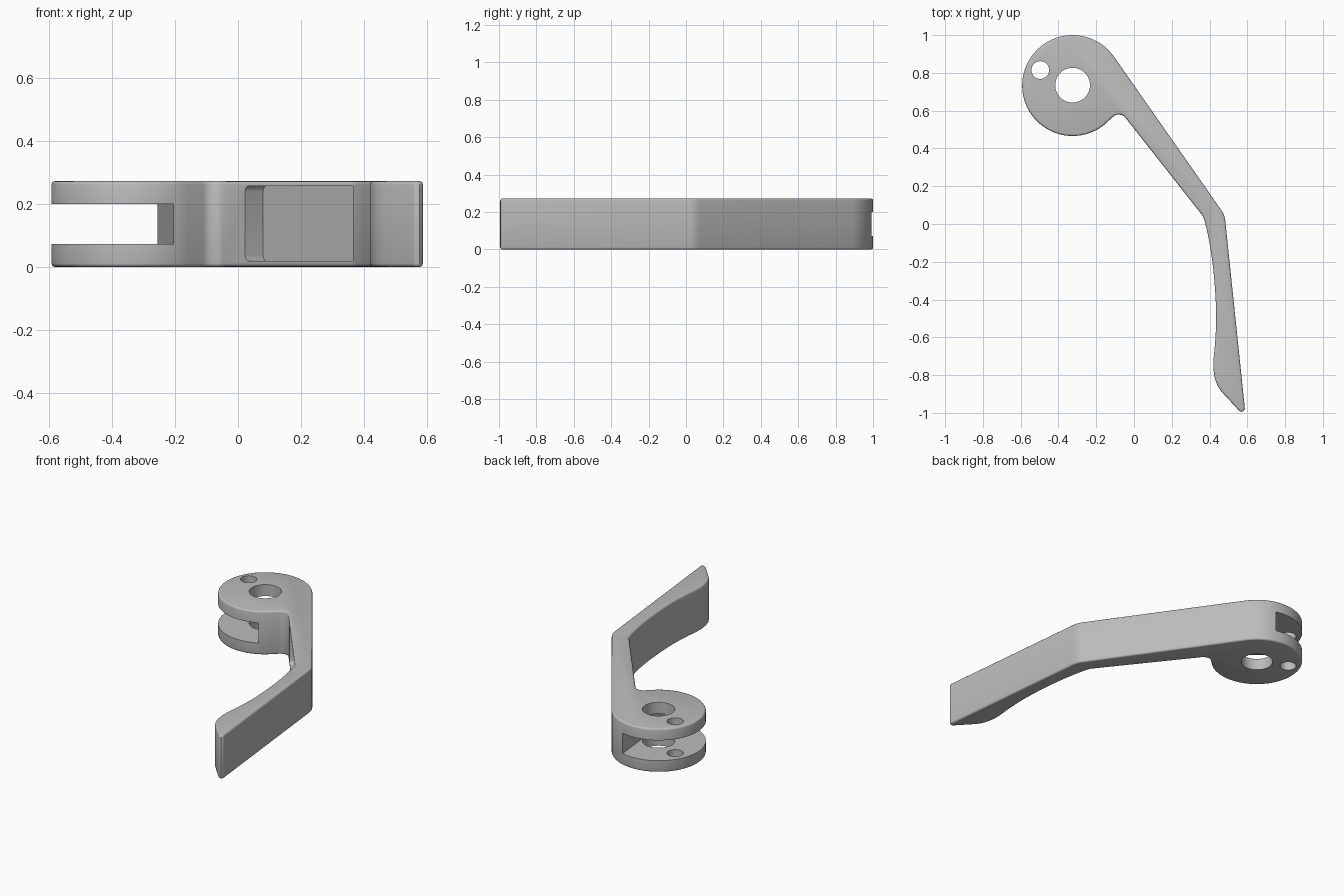
import bpy, bmesh, math
from mathutils import Vector

if "Cube" in bpy.data.objects:
    bpy.data.objects.remove(bpy.data.objects["Cube"])

H = 0.272                      # full height
CX, CY, R = -0.325, 0.733, 0.267   # pivot disc

grey = bpy.data.materials.new("Satin grey")
grey.use_nodes = True
COL = (0.5, 0.5, 0.5, 1)
grey.diffuse_color = COL
grey.node_tree.nodes["Principled BSDF"].inputs["Base Color"].default_value = COL


def arc(cx, cy, r, a0, a1, n):
    return [(cx + r * math.cos(math.radians(a0 + (a1 - a0) * i / n)),
             cy + r * math.sin(math.radians(a0 + (a1 - a0) * i / n))) for i in range(n + 1)]


def fillet(prev, corner, nxt, r, n=8):
    """Arc of radius r rounding one corner of a path."""
    p = Vector(corner)
    a = (Vector(prev) - p).normalized()
    b = (Vector(nxt) - p).normalized()
    half = a.angle(b) / 2
    c = p + (a + b).normalized() * (r / math.sin(half))
    s = p + a * (r / math.tan(half)) - c
    e = p + b * (r / math.tan(half)) - c
    pts = []
    for i in range(n + 1):
        t = i / n
        d = s.lerp(e, t).normalized() * r
        pts.append(tuple(c + d))
    return pts


def spline(pts, n=5):
    """Catmull-Rom curve through the inner points."""
    v = [Vector(p) for p in pts]
    out = []
    for a, b, c, d in zip(v, v[1:], v[2:], v[3:]):
        for i in range(n):
            t = i / n
            out.append(tuple(0.5 * (2 * b + (c - a) * t + (2 * a - 5 * b + 4 * c - d) * t * t
                                    + (3 * b - a - 3 * c + d) * t ** 3)))
    return out + [tuple(v[-2])]


def prism(name, pts, z0, z1):
    """Extrude a flat outline from z0 to z1."""
    bm = bmesh.new()
    face = bm.faces.new([bm.verts.new((x, y, z0)) for x, y in pts])
    top = bmesh.ops.extrude_face_region(bm, geom=[face])["geom"]
    bmesh.ops.translate(bm, vec=(0, 0, z1 - z0),
                        verts=[g for g in top if isinstance(g, bmesh.types.BMVert)])
    bmesh.ops.recalc_face_normals(bm, faces=bm.faces)
    mesh = bpy.data.meshes.new(name)
    bm.to_mesh(mesh)
    bm.free()
    mesh.materials.append(grey)
    ob = bpy.data.objects.new(name, mesh)
    bpy.context.collection.objects.link(ob)
    return ob


# Lever outline: disc, outer edge, tip, curved grip, inner arm edge
bend, tip, heel = (0.48, 0.048), (0.592, -1.025), (0.455, -0.885)
outline = arc(CX, CY, R, 308, 35, 72)
outline += fillet(outline[-1], bend, tip, 0.12)
outline += fillet(bend, tip, heel, 0.018)
outline += spline([(0.53, -0.965), (0.465, -0.89), (0.436, -0.84), (0.422, -0.78), (0.421, -0.72),
                   (0.430, -0.62), (0.435, -0.5), (0.430, -0.36), (0.415, -0.2),
                   (0.392, -0.06), (0.374, 0.015), (0.36, 0.06)])
outline += fillet((0.374, 0.015), (0.366, 0.04), (-0.03, 0.54), 0.03, 4)
outline += fillet((0.36, 0.047), (-0.075, 0.6), (-0.16, 0.523), 0.045)
lever = prism("lever", outline, 0, H)

# Softened top and bottom rims
bev = lever.modifiers.new("rim", 'BEVEL')
bev.width = 0.011
bev.segments = 3
bev.limit_method = 'ANGLE'
bev.angle_limit = math.radians(50)

# Cutters: fork slot, pivot hole, pin hole, arm pocket
slot = prism("slot_cutter", [(-0.195, 0.395), (-0.265, 1.09), (-0.8, 1.09), (-0.8, 0.395)],
             0.073, 0.2)
pivot = prism("pivot_hole_cutter", arc(CX, 0.735, 0.092, 0, 352.5, 47), -0.1, H + 0.1)
pin = prism("pin_hole_cutter", arc(-0.496, 0.815, 0.047, 0, 348.75, 31), -0.1, H + 0.1)
pocket = prism("pocket_cutter", [(0.08, 0.52), (0.40, 0.063), (0.345, 0.03), (-0.03, 0.435)],
               0.018, 0.257)

# Round the upper end corners of the pocket
bm = bmesh.new()
bm.from_mesh(pocket.data)
ends = [e for e in bm.edges if all(v.co.x < 0.1 for v in e.verts)
        and abs(e.verts[0].co.z - e.verts[1].co.z) < 1e-4]
bmesh.ops.bevel(bm, geom=ends, offset=0.018, segments=4, profile=0.5, affect='EDGES')
bm.to_mesh(pocket.data)
bm.free()

cutters = [slot, pivot, pin, pocket]
for c in cutters:
    c.hide_render = True
    m = lever.modifiers.new(c.name, 'BOOLEAN')
    m.operation = 'DIFFERENCE'
    m.solver = 'EXACT'
    m.object = c

# Apply everything, drop the cutters, shade
bpy.ops.object.select_all(action='DESELECT')
lever.select_set(True)
bpy.context.view_layer.objects.active = lever
for m in list(lever.modifiers):
    bpy.ops.object.modifier_apply(modifier=m.name)
for c in cutters:
    bpy.data.objects.remove(c)
bpy.ops.object.shade_smooth_by_angle(angle=math.radians(32))
